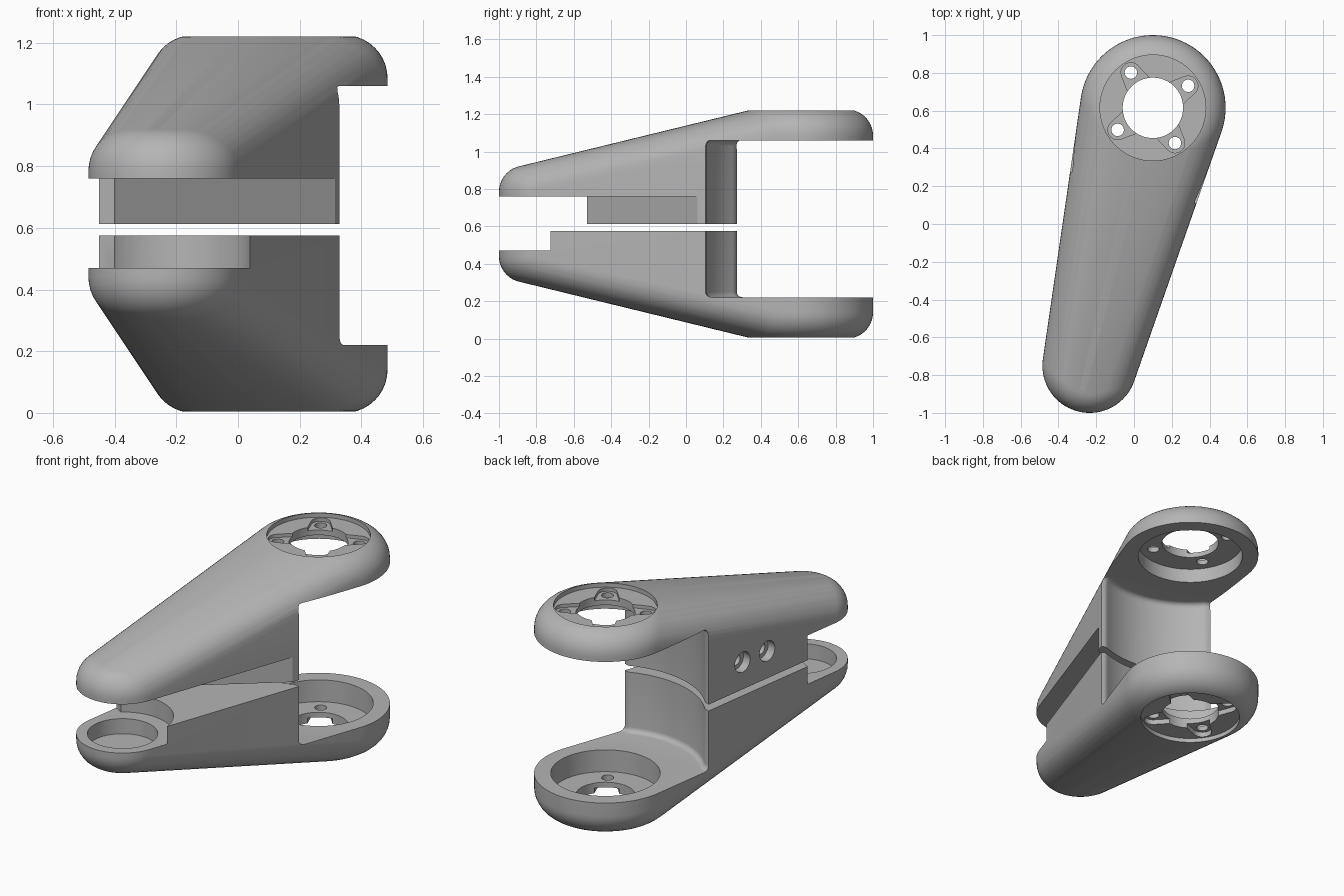
import bpy, bmesh, math
from mathutils import Vector, Matrix

if "Cube" in bpy.data.objects:
    bpy.data.objects.remove(bpy.data.objects["Cube"])

grey = bpy.data.materials.new("light grey")
grey.use_nodes = True
colour = (0.46, 0.46, 0.46, 1)
grey.diffuse_color = colour
grey.node_tree.nodes["Principled BSDF"].inputs["Base Color"].default_value = colour

BIG, SMALL = Vector((0.10, 0.615)), Vector((-0.235, -0.75))
BIG_R, SMALL_R = 0.385, 0.25
SMALL_FLOOR, ROUND = 0.30, 0.14
AXIS = (SMALL - BIG).normalized()
HEIGHT = 1.225
SCREWS = [math.radians(32 + 90 * i) for i in range(4)]


def circle(c, r, n=64):
    return [Vector((c[0] + r * math.cos(k * math.tau / n),
                    c[1] + r * math.sin(k * math.tau / n))) for k in range(n)]


def capsule(c1, r1, c2, r2, n=10):
    """Tapered capsule outline around two centres."""
    d = (c2 - c1).normalized()
    side = Vector((-d.y, d.x))
    a = math.acos((r1 - r2) / (c2 - c1).length)
    points = []
    for c, r, start, end in ((c2, r2, -a, a), (c1, r1, a, math.tau - a)):
        for k in range(n + 1):
            b = start + (end - start) * k / n
            points.append(c + (d * math.cos(b) + side * math.sin(b)) * r)
    return points


def make_object(name, bm):
    bmesh.ops.recalc_face_normals(bm, faces=bm.faces)
    mesh = bpy.data.meshes.new(name)
    bm.to_mesh(mesh)
    bm.free()
    ob = bpy.data.objects.new(name, mesh)
    bpy.context.collection.objects.link(ob)
    return ob


def loft(name, rings):
    """Skin equal rings from bottom to top and close both ends."""
    bm = bmesh.new()
    loops = [[bm.verts.new(p) for p in ring] for ring in rings]
    n = len(loops[0])
    for lo, hi in zip(loops, loops[1:]):
        for i in range(n):
            j = (i + 1) % n
            bm.faces.new((lo[i], lo[j], hi[j], hi[i]))
    bm.faces.new(loops[-1])
    bm.faces.new(loops[0][::-1])
    return make_object(name, bm)


def prism(outline, z0, z1):
    return loft("cutter", [[(p.x, p.y, z) for p in outline] for z in (z0, z1)])


def cut(ob, cutter):
    mod = ob.modifiers.new("cut", "BOOLEAN")
    mod.operation, mod.solver, mod.object = "DIFFERENCE", "EXACT", cutter
    bpy.context.view_layer.objects.active = ob
    bpy.ops.object.modifier_apply(modifier=mod.name)
    bpy.data.objects.remove(cutter)


def shell(name, top):
    """Two round-edged pucks at different heights, wrapped in one convex skin."""
    bm = bmesh.new()
    for centre, radius, floor in ((BIG, BIG_R, 0), (SMALL, SMALL_R, SMALL_FLOOR)):
        levels = [(radius, top)]
        for k in range(11):
            t = math.pi / 2 * k / 10
            levels.append((radius - ROUND * (1 - math.cos(t)),
                           floor + ROUND * (1 - math.sin(t))))
        for r, z in levels:
            for p in circle(centre, r, 80):
                bm.verts.new((p.x, p.y, z))
    bmesh.ops.convex_hull(bm, input=bm.verts[:])
    loose = [v for v in bm.verts if not v.link_faces]
    bmesh.ops.delete(bm, geom=loose, context="VERTS")
    return make_object(name, bm)


def clearance_ring(r, z):
    """Circle round the wide end, flared outward where it leaves the web's sides."""
    ring = []
    for p in circle((0, 0), 1, 240):
        off_axis = math.degrees(p.angle(AXIS))
        u = min(max((off_axis - 34) / 3.5, 0), 1)
        q = BIG + p * (r + 0.02 * (1 - math.sqrt(1 - u * u)))
        ring.append((q.x, q.y, z))
    return ring


def arm_half(name, top, big_z, pocket_z, slot):
    ob = shell(name, top)
    # clearance round the wide end, with a filleted foot
    rings = []
    for k in range(6):
        t = math.pi / 2 * k / 5
        rings.append(clearance_ring(0.51 + 0.03 * math.sin(t),
                                    big_z + 0.03 * (1 - math.cos(t))))
    rings.append(clearance_ring(0.54, 1))
    cut(ob, loft("cutter", rings))
    # inner pocket, outer recess and centre hole
    cut(ob, prism(circle(BIG, 0.295), pocket_z, 1))
    cut(ob, prism(circle(BIG, 0.28), -0.2, 0.03))
    cut(ob, prism(circle(BIG, 0.16), -0.3, 0.9))
    # four screw slots with through holes
    for a in SCREWS:
        ray = Vector((math.cos(a), math.sin(a)))
        spot = BIG + ray * 0.22
        cut(ob, prism(capsule(BIG + ray * 0.1, 0.075, spot, 0.052), -0.25, slot))
        cut(ob, prism(circle(spot, 0.033, 24), -0.35, 0.8))
    return ob


def finish(ob):
    ob.data.materials.clear()
    ob.data.materials.append(grey)
    bpy.ops.object.select_all(action="DESELECT")
    ob.select_set(True)
    bpy.context.view_layer.objects.active = ob
    bpy.ops.object.shade_smooth_by_angle(angle=math.radians(30))


def polygon(*points):
    return [Vector(p) for p in points]


# lower half: curved web end, chamfered on one side, and a round seat
lower = arm_half("lower_arm", 0.575, 0.22, 0.09, 0.06)
cut(lower, prism(circle(SMALL, 0.275), 0.47, 1))
chamfer = polygon((-0.7, -0.35), (-0.7, -0.8), (-0.35, -0.62), (-0.40, -0.53))
cut(lower, prism(chamfer, 0.47, 1))
cut(lower, prism(circle(SMALL, 0.19), 0.38, 1))
finish(lower)

# upper half, shaped upside down, with a slanted cut under the narrow end
upper = arm_half("upper_arm", 0.612, 0.165, 0.08, 0.05)
slant = polygon((-0.7, -0.35), (-0.7, -1.2), (0.44, -1.2),
                (0.44, 0.167), (0.33, 0.075), (-0.40, -0.53))
cut(upper, prism(slant, 0.465, 1))

# two counterbored screw holes in the side wall
out = Vector((-0.989, 0.147, 0))
turn = out.to_track_quat("Z", "Y").to_matrix().to_4x4()
for x, y in ((-0.377, 0.007), (-0.405, -0.185)):
    for r, depth in ((0.06, 0.05), (0.035, 0.2)):
        drill = prism(circle((0, 0), r, 32), -depth, 0.1)
        drill.data.transform(Matrix.Translation((x, y, HEIGHT - 0.775)) @ turn)
        cut(upper, drill)

# turn the upper half over
upper.data.transform(Matrix.Translation((0, 0, HEIGHT)) @ Matrix.Diagonal((1, 1, -1, 1)))
upper.data.flip_normals()
finish(upper)
